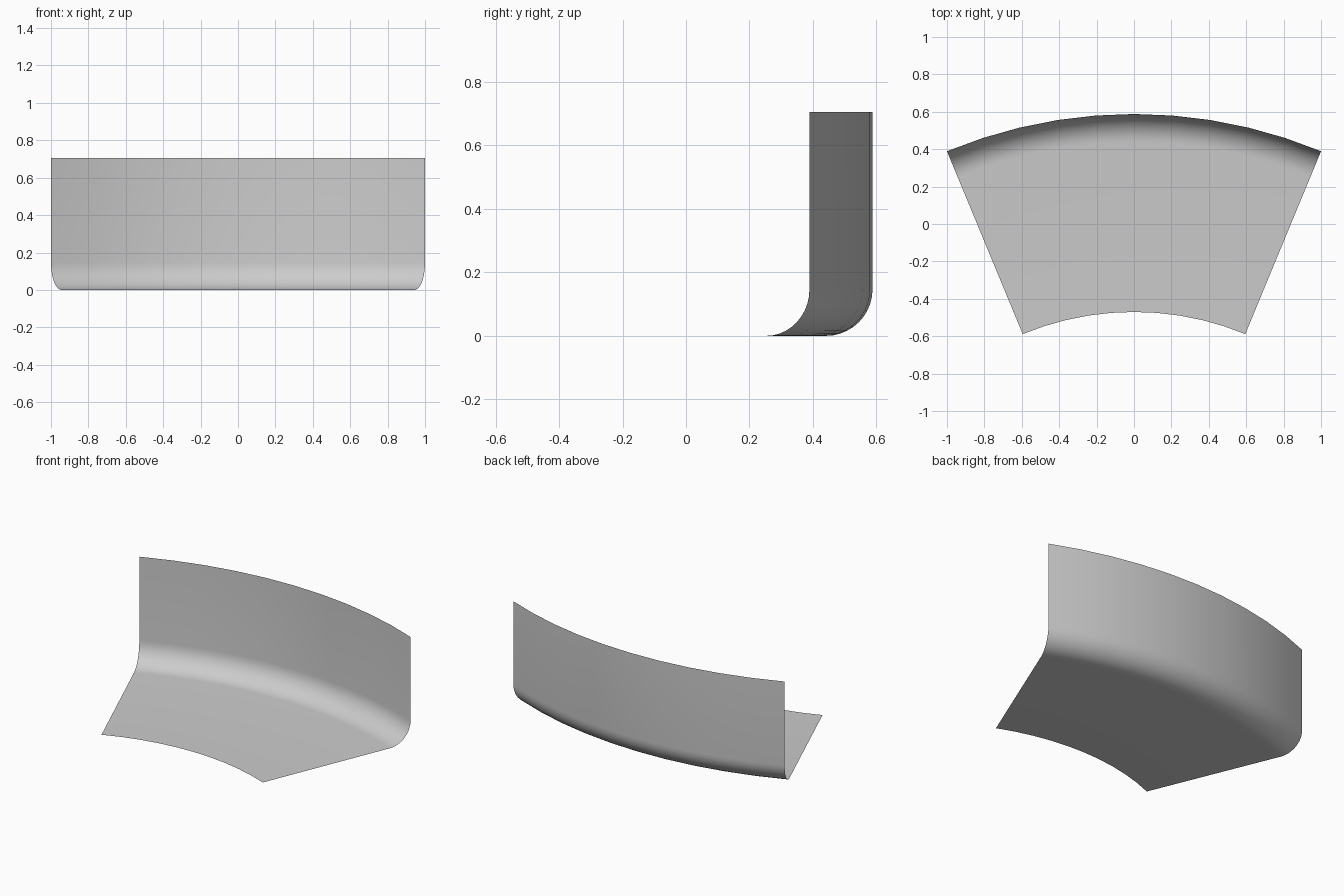
import bpy, bmesh, math
from mathutils import Matrix, Vector

if "Cube" in bpy.data.objects:
    bpy.data.objects.remove(bpy.data.objects["Cube"])

HALF = math.radians(22.5)           # half of the 45 degree sweep
R_OUT = 1 / math.sin(HALF)          # wall radius
R_IN = 0.595 / math.sin(HALF)       # inner floor edge radius
CENTRE = Vector((0, 0.588 - R_OUT, 0))
HEIGHT, FILLET, FILLET_STEPS, SWEEP_STEPS = 0.705, 0.147, 10, 10

# L-shaped profile as (radius, height): floor, rounded corner, wall
profile = [(R_IN, 0)]
for i in range(FILLET_STEPS + 1):
    a = math.pi / 2 * i / FILLET_STEPS
    profile.append((R_OUT - FILLET + FILLET * math.sin(a), FILLET - FILLET * math.cos(a)))
profile.append((R_OUT, HEIGHT))

# Sweep the open profile around the bend centre
bm = bmesh.new()
start = Matrix.Rotation(HALF, 3, 'Z')
verts = [bm.verts.new(CENTRE + start @ Vector((0, r, z))) for r, z in profile]
edges = [bm.edges.new(pair) for pair in zip(verts, verts[1:])]
bmesh.ops.spin(bm, geom=verts + edges, cent=CENTRE, axis=(0, 0, 1),
               angle=-2 * HALF, steps=SWEEP_STEPS, use_duplicate=False)

# Floor faces up, wall faces the front
bm.normal_update()
if sum(f.normal.z * f.calc_area() for f in bm.faces) < 0:
    bmesh.ops.reverse_faces(bm, faces=bm.faces[:])

mesh = bpy.data.meshes.new("curved_floor_and_wall")
bm.to_mesh(mesh)
bm.free()
panel = bpy.data.objects.new("curved_floor_and_wall", mesh)
bpy.context.collection.objects.link(panel)

# Smooth shading on the bend and rounded corner
bpy.context.view_layer.objects.active = panel
panel.select_set(True)
bpy.ops.object.shade_smooth_by_angle(angle=math.radians(30))
